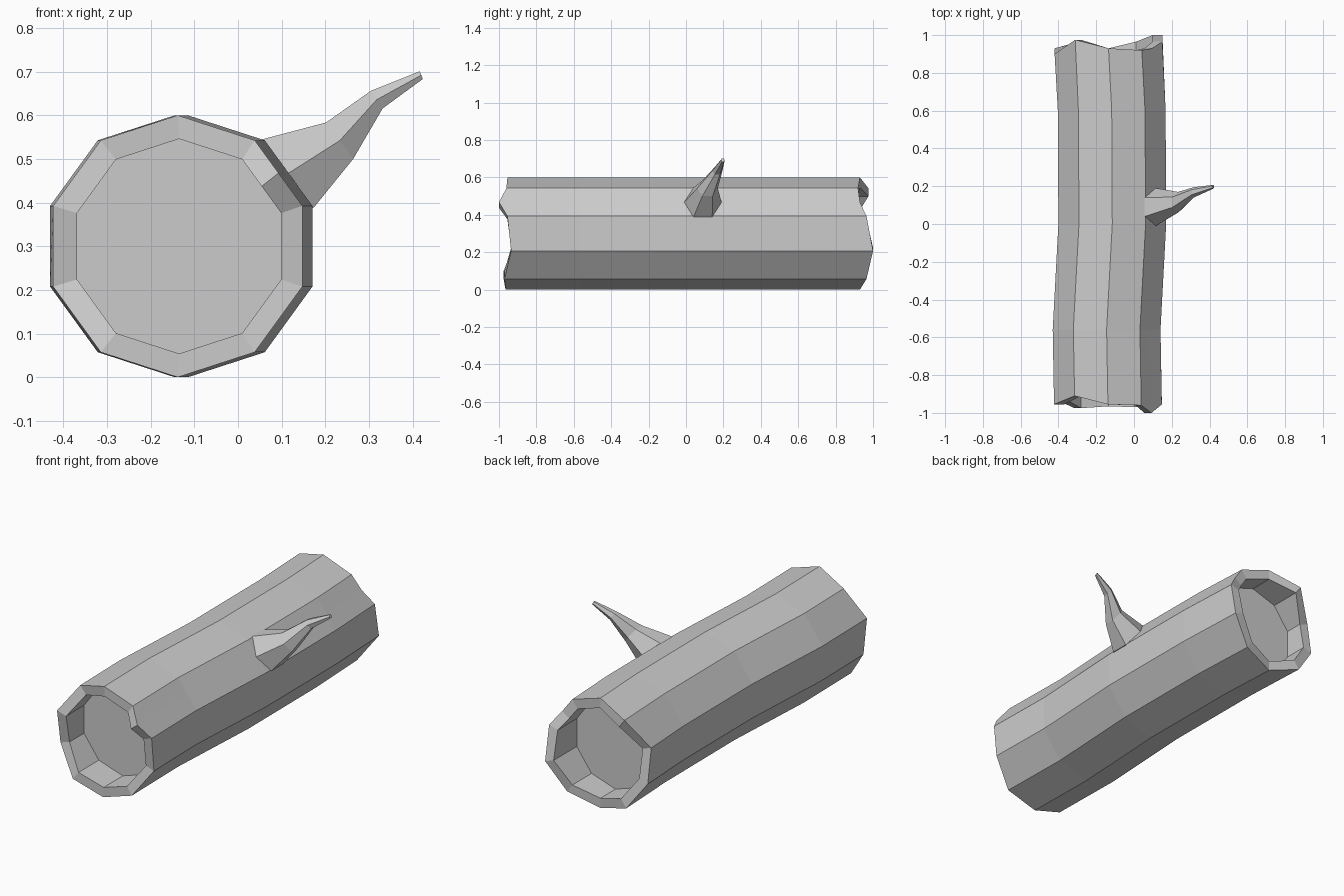
import bpy, bmesh
from math import cos, sin, pi, radians
from mathutils import Vector

cube = bpy.data.objects.get("Cube")
if cube:
    bpy.data.objects.remove(cube, do_unlink=True)

grey = bpy.data.materials.new("bark_grey")
grey.use_nodes = True
colour = (0.6, 0.6, 0.6, 1)
grey.diffuse_color = colour
grey.node_tree.nodes["Principled BSDF"].inputs["Base Color"].default_value = colour


def loft(name, rings):
    """Skin a list of equal point loops and cap both ends."""
    bm = bmesh.new()
    loops = [[bm.verts.new(p) for p in ring] for ring in rings]
    n = len(loops[0])
    for a, b in zip(loops, loops[1:]):
        for i in range(n):
            j = (i + 1) % n
            bm.faces.new((a[i], a[j], b[j], b[i]))
    bm.faces.new(loops[0])
    bm.faces.new(loops[-1])
    bmesh.ops.recalc_face_normals(bm, faces=bm.faces)
    mesh = bpy.data.meshes.new(name)
    bm.to_mesh(mesh)
    bm.free()
    mesh.materials.append(grey)
    obj = bpy.data.objects.new(name, mesh)
    bpy.context.collection.objects.link(obj)
    return obj


# Ten-sided trunk section, with one extra point halfway along the branch side
ANGLES = [18, 36] + list(range(54, 343, 36))


def section(x, ys, radius):
    pts = []
    for a, y in zip(ANGLES, ys):
        r = radius * (cos(pi / 10) if a == 36 else 1)
        t = radians(a)
        pts.append((x + r * cos(t), y, 0.3 + r * sin(t)))
    return pts


def level(y):
    return [y] * len(ANGLES)


# Hollowed log: recess floor, jagged rim, gently bent bark, rim, recess floor
front = [-.955, -1, -.96, -.955, -.91, -.955, -.925, -.975, -.965, -.97, -.935]
back = [.965, .93, .92, .93, .975, .9, .93, .96, .93, .965, 1]
R, INNER = 0.3, 0.246
loft("log", [
    section(-.135, level(-.8), INNER),
    section(-.135, front, INNER),
    section(-.138, front, R),
    section(-.145, level(-.56), R),
    section(-.115, level(0), R),
    section(-.118, level(.6), R),
    section(-.135, back, R),
    section(-.135, back, INNER),
    section(-.135, level(.8), INNER),
])


# Tapering broken branch: centre, direction across it, half height, half width
def branch_ring(centre, across, high, wide):
    c, u = Vector(centre), Vector(across).normalized()
    v = Vector((0, 1, 0))
    return [c + u * high * sin(k * pi / 3) + v * wide * cos(k * pi / 3) for k in range(6)]


loft("branch", [
    branch_ring((.095, .09, .455), (-.6, 0, .8), .105, .1),
    branch_ring((.115, .09, .467), (-.6, 0, .8), .113, .1),
    branch_ring((.233, .115, .542), (-.6, 0, .8), .06, .055),
    branch_ring((.318, .168, .636), (-.55, 0, .83), .028, .027),
    branch_ring((.42, .197, .692), (-.35, 0, .94), .011, .01),
])
